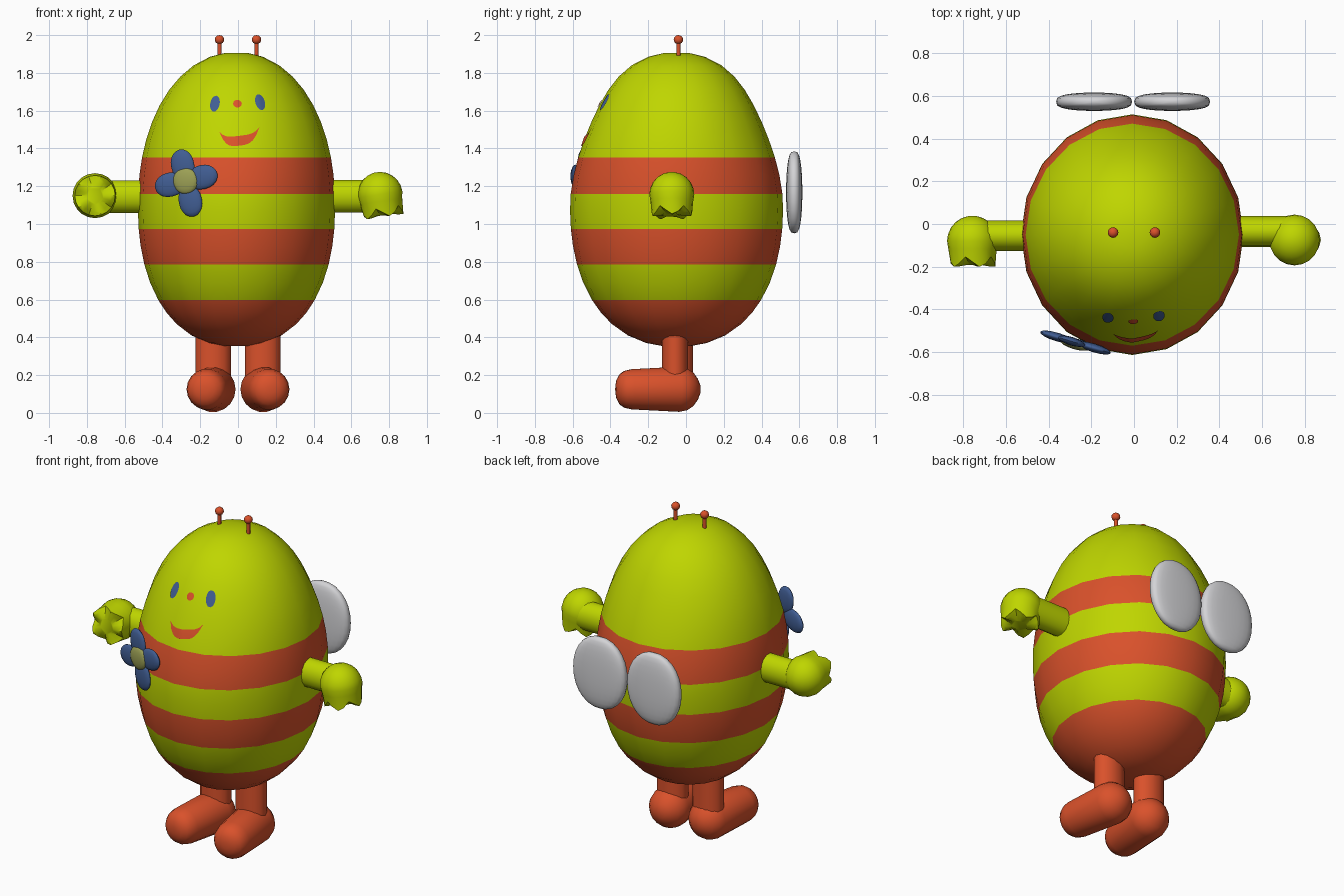
import bpy, bmesh, math
from mathutils import Matrix, Vector
from mathutils.bvhtree import BVHTree

if "Cube" in bpy.data.objects:
    bpy.data.objects.remove(bpy.data.objects["Cube"])


def material(name, rgb):
    m = bpy.data.materials.new(name)
    m.diffuse_color = (*rgb, 1)
    m.use_nodes = True
    m.node_tree.nodes["Principled BSDF"].inputs["Base Color"].default_value = m.diffuse_color
    return m


YELLOW = material("lime yellow", (0.52, 0.67, 0.0))
RED = material("brick red", (0.7, 0.083, 0.024))
BLUE = material("denim blue", (0.052, 0.11, 0.29))
GREY = material("wing grey", (0.65, 0.65, 0.67))
OLIVE = material("flower olive", (0.33, 0.35, 0.09))


def finish(name, bm, mats, matrix=Matrix(), angle=50):
    bm.transform(matrix)
    bmesh.ops.recalc_face_normals(bm, faces=bm.faces)
    me = bpy.data.meshes.new(name)
    bm.to_mesh(me)
    bm.free()
    ob = bpy.data.objects.new(name, me)
    bpy.context.collection.objects.link(ob)
    for m in mats:
        me.materials.append(m)
    bpy.ops.object.select_all(action='DESELECT')
    ob.select_set(True)
    bpy.context.view_layer.objects.active = ob
    bpy.ops.object.shade_smooth_by_angle(angle=math.radians(angle))
    return ob


def lathe(rings, segs):
    """Closed surface through (height, radius) rings, capped at both ends."""
    bm = bmesh.new()
    loops = [[bm.verts.new((r * math.cos(2 * math.pi * i / segs),
                            r * math.sin(2 * math.pi * i / segs), z))
              for i in range(segs)] for z, r in rings]
    for a, b in zip(loops, loops[1:]):
        for i in range(segs):
            j = (i + 1) % segs
            bm.faces.new((a[i], a[j], b[j], b[i]))
    bm.faces.new(loops[0][::-1])
    bm.faces.new(loops[-1])
    return bm


def ellipsoid(name, loc, radii, mat, rot=Matrix(), u=16, v=10, power=(1, 1, 1)):
    bm = bmesh.new()
    bmesh.ops.create_uvsphere(bm, u_segments=u, v_segments=v, radius=1)
    for vert in bm.verts:
        vert.co = [math.copysign(abs(c) ** p, c) for c, p in zip(vert.co, power)]
    return finish(name, bm, [mat],
                  Matrix.Translation(loc) @ rot @ Matrix.Diagonal((*radii, 1)))


def tube(name, a, b, rx, ry, mat, segs=14):
    a, b = Vector(a), Vector(b)
    rot = (b - a).to_track_quat('Z', 'Y').to_matrix().to_4x4()
    bm = lathe([(0, 1), ((b - a).length, 1)], segs)
    return finish(name, bm, [mat],
                  Matrix.Translation(a) @ rot @ Matrix.Diagonal((rx, ry, 1, 1)))


# Egg body with stripes coloured by height
def egg_radius(z):
    t, p = ((z - 1.1) / 0.81, 2.1) if z > 1.1 else ((1.1 - z) / 0.75, 2.25)
    return max(0.0, 1 - t ** p) ** (1 / p)


STRIPES = [0.598, 0.786, 0.974, 1.159, 1.353]
heights = [0.353, 0.37, 0.41, 0.47, 0.53, 0.69, 0.885, 1.07, 1.26, 1.45,
           1.54, 1.63, 1.71, 1.78, 1.84, 1.885, 1.906] + STRIPES
bm = lathe([(z, egg_radius(z)) for z in sorted(heights)], 20)
for f in bm.faces:
    z = f.calc_center_median().z
    f.material_index = (sum(z > s for s in STRIPES) + 1) % 2
for v in bm.verts:  # head slightly slimmer front to back
    t = max(0, (v.co.z - 1.1) / 0.81)
    v.co.y *= 1 - 0.07 * math.sin(math.pi * t ** 1.5)
body = finish("body", bm, [YELLOW, RED],
              Matrix.Translation((-0.008, -0.05, 0)) @ Matrix.Diagonal((0.522, 0.564, 1, 1)))
tree = BVHTree.FromPolygons([v.co for v in body.data.vertices],
                            [p.vertices[:] for p in body.data.polygons])


# Face details: thin plates laid on the front of the body
def on_body(x, z):
    hit = tree.ray_cast(Vector((x, -2, z)), Vector((0, 1, 0)))[0]
    return (x, hit.y - 0.006, z)


def face_strip(name, columns, mat):
    """Plate between an upper and lower edge, one pair of points per column."""
    bm = bmesh.new()
    rows = []
    for (x0, z0), (x1, z1) in columns:
        rows.append([bm.verts.new(on_body(x0 + (x1 - x0) * k / 4, z0 + (z1 - z0) * k / 4))
                     for k in range(5)])
    for a, b in zip(rows, rows[1:]):
        for k in range(4):
            bm.faces.new((a[k], a[k + 1], b[k + 1], b[k]))
    bmesh.ops.remove_doubles(bm, verts=bm.verts, dist=1e-5)
    ob = finish(name, bm, [mat])
    if ob.data.polygons[0].normal.y > 0:
        ob.data.flip_normals()


def oval(name, cx, cz, rx, rz, tilt, mat, n=10):
    cols = []
    c, s = math.cos(tilt), math.sin(tilt)
    for i in range(n + 1):
        a = math.pi * i / n
        u, w = -rx * math.cos(a), rz * math.sin(a)
        cols.append(((cx + u * c - w * s, cz + u * s + w * c),
                     (cx + u * c + w * s, cz + u * s - w * c)))
    face_strip(name, cols, mat)


oval("left_eye", -0.122, 1.637, 0.025, 0.043, -0.2, BLUE)
oval("right_eye", 0.117, 1.645, 0.025, 0.043, 0.3, BLUE)
oval("nose", -0.003, 1.637, 0.023, 0.02, 0, RED)
mouth = []
for i in range(13):
    u = -1 + i / 6
    x, z = 0.008 + 0.106 * u, 1.5 + 0.013 * u
    mouth.append(((x, z - 0.033 * (1 - u ** 4)),
                  (x, z - 0.085 * (1 - abs(u) ** 3.6))))
face_strip("mouth", mouth, RED)


# Closed hands: domed back, jagged finger edge, rounded palm
def hand(name, matrix):
    n, r = 20, 0.119
    rings = [(r * math.cos(a), r * math.sin(a))
             for a in [math.radians(d) for d in (8, 25, 42, 58, 75, 90, 108)]]
    rings += [(-0.085, 0.107), (-0.09, 0.085), (-0.112, 0.045)]
    bm = lathe(rings, n)
    bm.verts.ensure_lookup_table()
    for i in range(n):
        bm.verts[7 * n + i].co.z -= (0.035, 0.02, -0.012, 0.012)[i % 4]
        bm.verts[8 * n + i].co.z -= (0.03, 0.02, -0.005, 0.01)[i % 4]
    finish(name, bm, [YELLOW], matrix, 40)


hand("right_hand", Matrix.Translation((0.752, -0.075, 1.157)) @ Matrix.Rotation(-0.15, 4, 'Y'))
hand("left_hand", Matrix.Translation((-0.757, -0.08, 1.15)) @ Matrix.Rotation(-math.pi / 2, 4, 'X'))
tube("right_arm", (0.42, -0.035, 1.147), (0.72, -0.035, 1.147), 0.072, 0.088, YELLOW)
tube("left_arm", (-0.44, -0.055, 1.145), (-0.72, -0.055, 1.145), 0.072, 0.088, YELLOW)

# Legs and splayed feet
for side, s, y in (("left", -1, -0.03), ("right", 1, -0.058)):
    tube(side + "_leg", (s * 0.131, y, 0.12), (s * 0.131, y, 0.44), 0.095, 0.07, RED)
    profile = [(-0.112, 0.025), (-0.1, 0.055), (-0.075, 0.09), (-0.04, 0.113), (0, 0.121),
               (0.25, 0.108), (0.29, 0.099), (0.315, 0.082), (0.332, 0.052), (0.338, 0.02)]
    aim = Vector((s * 0.13, -1, 0)).to_track_quat('Z', 'Y').to_matrix().to_4x4()
    finish(side + "_foot", lathe(profile, 18), [RED],
           Matrix.Translation((s * 0.133, -0.037, 0.125)) @ aim)

# Antennae
for side, x in (("left", -0.098), ("right", 0.098)):
    tube(side + "_antenna_stem", (x, -0.04, 1.86), (x, -0.04, 1.97), 0.011, 0.011, RED, 8)
    ellipsoid(side + "_antenna_tip", (x, -0.04, 1.976), (0.025, 0.025, 0.024), RED, u=12, v=8)

# Wings: puffy rounded paddles
for side, x in (("left", -0.187), ("right", 0.179)):
    ellipsoid(side + "_wing", (x, 0.573, 1.168), (0.178, 0.043, 0.217), GREY,
              u=24, v=14, power=(0.92, 0.65, 0.95))

# Flower pinned to the chest
turn = Matrix.Rotation(-0.29, 4, 'Z')
centre = Vector((-0.275, -0.555, 1.228))
for i, reach in enumerate((0.092, 0.085, 0.09, 0.108)):
    spin = turn @ Matrix.Rotation(-(0.22 + i * math.pi / 2), 4, 'Y')
    ellipsoid("petal_%d" % (i + 1), centre + spin @ Vector((reach, 0, 0)),
              (0.085, 0.02, 0.064), BLUE, spin, power=(0.9, 1, 1))
ellipsoid("flower_centre", centre + turn @ Vector((0, -0.012, 0)),
          (0.069, 0.02, 0.069), OLIVE, turn)
